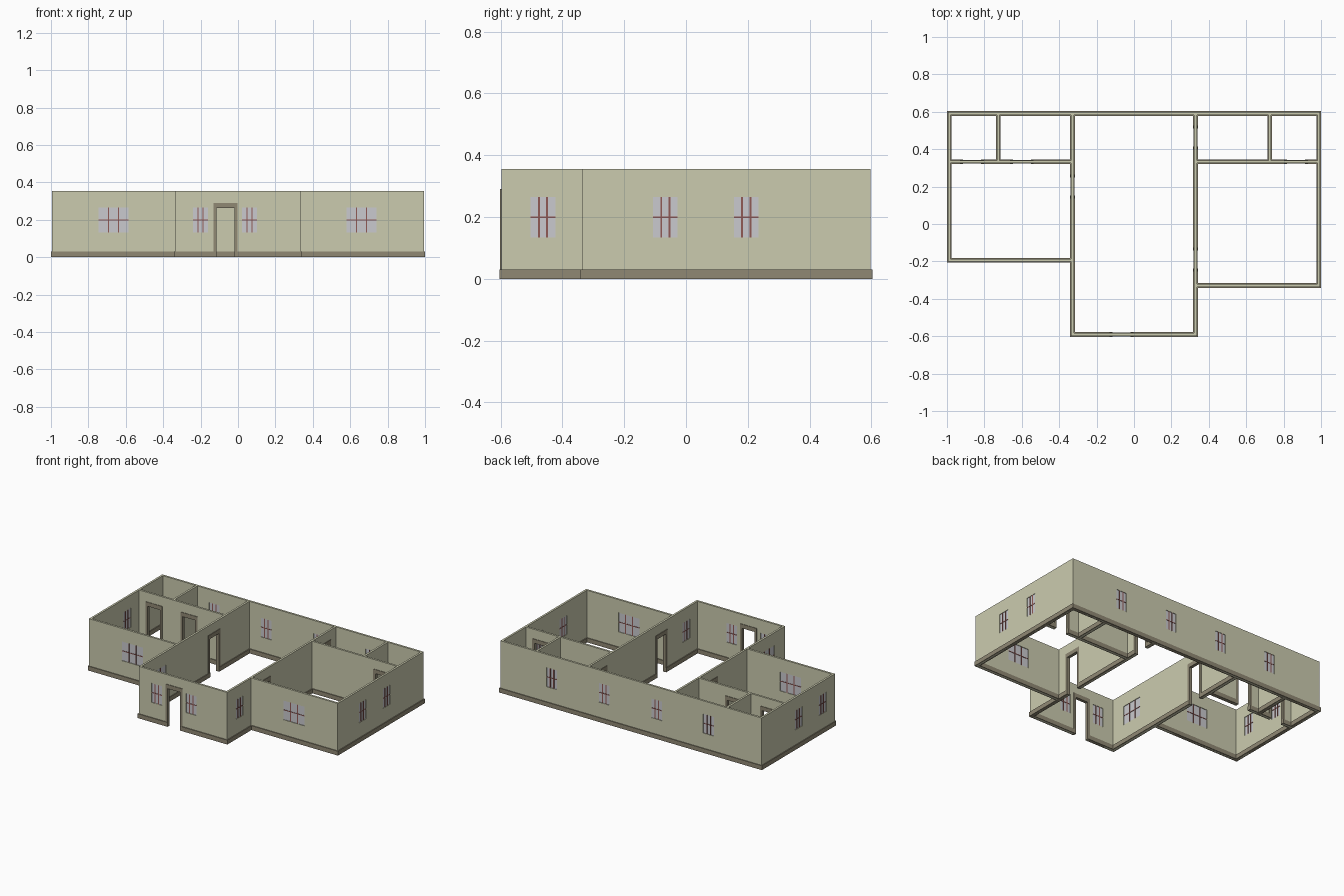
import bpy, bmesh

if "Cube" in bpy.data.objects:
    bpy.data.objects.remove(bpy.data.objects["Cube"])

H = 0.355                     # wall height
WALL, BASE, TRIM = 0.007, 0.0125, 0.0105   # half thicknesses
BASE_H = 0.03
DOOR_W, DOOR_H = 0.096, 0.263
SILL, HEAD = 0.133, 0.265     # window bottom and top
NARROW, WIDE = 0.08, 0.16


def material(name, rgb):
    m = bpy.data.materials.new(name)
    m.diffuse_color = (*rgb, 1)
    m.use_nodes = True
    m.node_tree.nodes["Principled BSDF"].inputs["Base Color"].default_value = m.diffuse_color
    return m


PLASTER = material("plaster", (0.60, 0.60, 0.43))
STONE = material("trim_brown", (0.28, 0.25, 0.175))
GLASS = material("glass_grey", (0.59, 0.59, 0.62))
BAR = material("bar_red", (0.28, 0.10, 0.09))


def build(name, boxes, mat, axis, pos):
    """Boxes are (from, to, bottom, top, half thickness) along a wall line."""
    if not boxes:
        return
    bm = bmesh.new()
    for a, b, z0, z1, t in boxes:
        v = []
        for z in (z0, z1):
            for u, w in ((a, -t), (b, -t), (b, t), (a, t)):
                xy = (u, pos + w) if axis == 'x' else (pos + w, u)
                v.append(bm.verts.new((*xy, z)))
        for f in ((0, 1, 2, 3), (4, 5, 6, 7), (0, 1, 5, 4),
                  (1, 2, 6, 5), (2, 3, 7, 6), (3, 0, 4, 7)):
            bm.faces.new([v[i] for i in f])
    bmesh.ops.recalc_face_normals(bm, faces=bm.faces)
    me = bpy.data.meshes.new(name)
    bm.to_mesh(me)
    bm.free()
    me.materials.append(mat)
    bpy.context.collection.objects.link(bpy.data.objects.new(name, me))


def wall(name, axis, pos, a, b, doors=(), windows=()):
    """A straight wall with door gaps, windows as (centre, width), and trim."""
    gaps = [(d - DOOR_W / 2, d + DOOR_W / 2, 0, DOOR_H) for d in doors]
    gaps += [(c - w / 2, c + w / 2, SILL, HEAD) for c, w in windows]
    panels, skirting, start, base_start = [], [], a - WALL, a - BASE
    for g0, g1, z0, z1 in sorted(gaps):
        panels.append((start, g0, 0, H, WALL))
        panels.append((g0, g1, z1, H, WALL))
        if z0 > 0:
            panels.append((g0, g1, 0, z0, WALL))
        else:
            skirting.append((base_start, g0, 0, BASE_H, BASE))
            base_start = g1
        start = g1
    panels.append((start, b + WALL, 0, H, WALL))
    skirting.append((base_start, b + BASE, 0, BASE_H, BASE))
    build(name, panels, PLASTER, axis, pos)
    build(name + "_skirting", skirting, STONE, axis, pos)

    # door surrounds
    trim = []
    for d in doors:
        i, o = DOOR_W / 2 - 0.001, DOOR_W / 2 + 0.016
        trim += [(d - o, d - i, 0, DOOR_H, TRIM), (d + i, d + o, 0, DOOR_H, TRIM),
                 (d - o, d + o, DOOR_H - 0.001, 0.29, TRIM)]
    build(name + "_door_surrounds", trim, STONE, axis, pos)

    # glass panes and glazing bars
    glass, bars = [], []
    for c, w in windows:
        glass.append((c - w / 2, c + w / 2, SILL, HEAD, 0.003))
        for s in (-1, 1):
            m = c + s * w / 6
            bars.append((m - 0.003, m + 0.003, SILL, HEAD, 0.006))
        bars.append((c - w / 2, c + w / 2, 0.197, 0.202, 0.005))
    build(name + "_glass", glass, GLASS, axis, pos)
    build(name + "_glazing_bars", bars, BAR, axis, pos)


X, Y, C = 0.9875, 0.591, 0.329        # outer and centre wall lines
LEFT_FRONT, RIGHT_FRONT, INNER, DIV = -0.193, -0.329, 0.333, 0.725

# outer walls
wall("back_wall", 'x', Y, -X, X,
     windows=[(x, NARROW) for x in (-0.59, -0.195, 0.205, 0.603)])
wall("left_wall", 'y', -X, LEFT_FRONT, Y, windows=[(-0.065, NARROW), (0.195, NARROW)])
wall("right_wall", 'y', X, RIGHT_FRONT, Y, windows=[(-0.067, NARROW), (0.195, NARROW)])
wall("left_front_wall", 'x', LEFT_FRONT, -X, -C, windows=[(-0.665, WIDE)])
wall("right_front_wall", 'x', RIGHT_FRONT, C, X, windows=[(0.66, WIDE)])
wall("entrance_wall", 'x', -Y, -C, C, doors=[-0.067],
     windows=[(-0.2, NARROW), (0.062, NARROW)])

# walls beside the central room
wall("hall_left_wall", 'y', -C, -Y, Y, doors=[0.2], windows=[(-0.405, WIDE)])
wall("hall_right_wall", 'y', C, -Y, Y, doors=[-0.19, 0.463], windows=[(-0.463, NARROW)])

# partitions of the small back rooms
wall("left_partition", 'x', INNER, -X, -C, doors=[-0.867, -0.6])
wall("right_partition", 'x', INNER, C, X, doors=[0.867])
for side, s in (("left", -1), ("right", 1)):
    wall(side + "_divider", 'y', s * DIV, INNER, Y)
